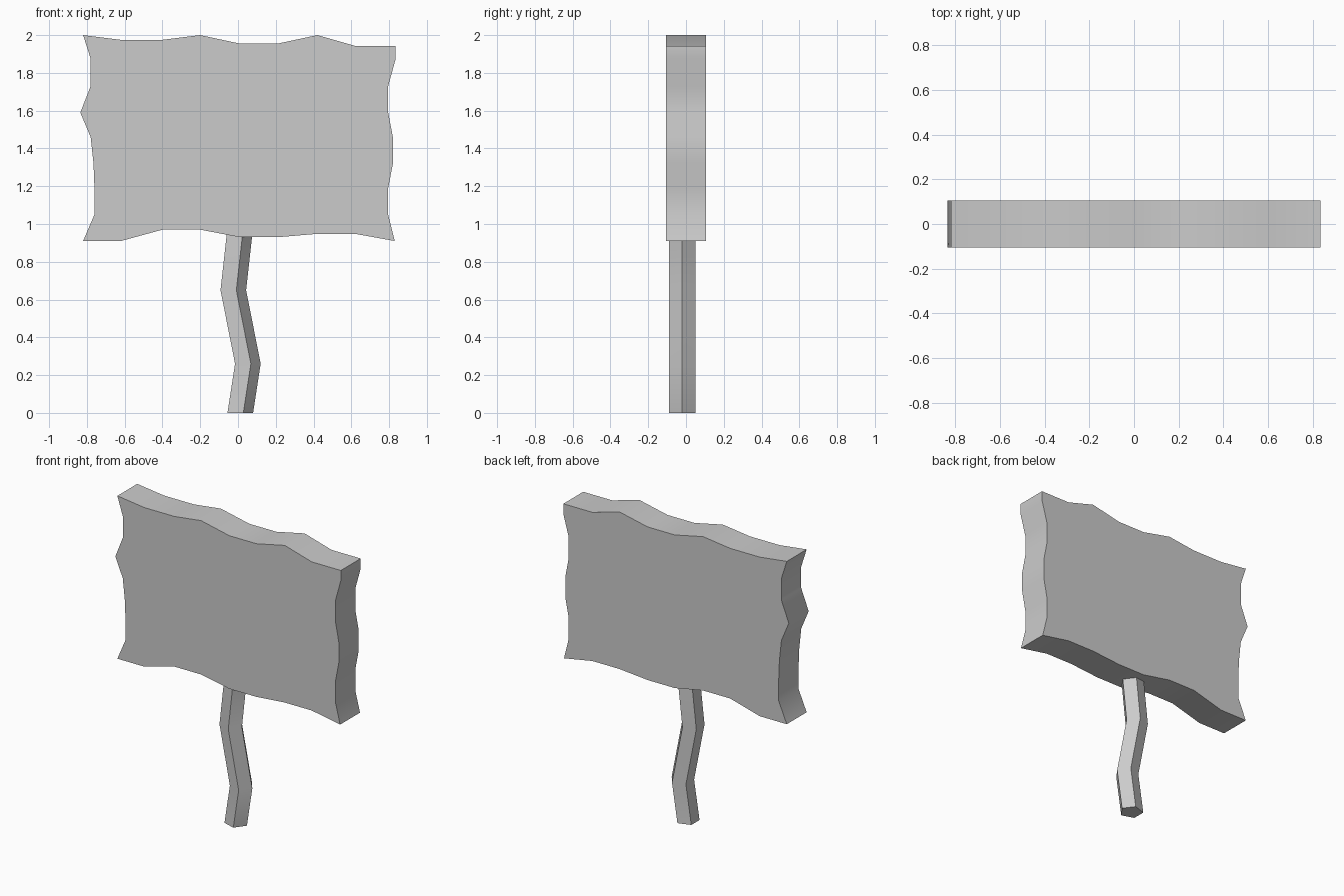
import bpy, bmesh, math

if "Cube" in bpy.data.objects:
    bpy.data.objects.remove(bpy.data.objects["Cube"])


def loft(name, rings):
    """Skin a stack of matching closed rings and cap both ends."""
    bm = bmesh.new()
    loops = [[bm.verts.new(p) for p in ring] for ring in rings]
    n = len(loops[0])
    for a, b in zip(loops, loops[1:]):
        for i in range(n):
            j = (i + 1) % n
            bm.faces.new((a[i], a[j], b[j], b[i]))
    bm.faces.new(loops[0][::-1])
    bm.faces.new(loops[-1])
    bmesh.ops.recalc_face_normals(bm, faces=bm.faces[:])
    mesh = bpy.data.meshes.new(name)
    bm.to_mesh(mesh)
    bm.free()
    obj = bpy.data.objects.new(name, mesh)
    bpy.context.collection.objects.link(obj)
    # Soft along the wavy rim and post bends, crisp at the corners
    bpy.ops.object.select_all(action='DESELECT')
    obj.select_set(True)
    bpy.context.view_layer.objects.active = obj
    bpy.ops.object.shade_smooth_by_angle(angle=math.radians(50))
    return obj


# Sign board: ragged outline, clockwise from the top left, given thickness in y
cols = [-0.82, -0.62, -0.40, -0.20, 0.01, 0.21, 0.42, 0.62]
rows = [1.05, 1.19, 1.32, 1.46, 1.59, 1.73, 1.875]
top = [2.0, 1.975, 1.975, 2.0, 1.955, 1.955, 2.0, 1.943]
bottom = [0.91, 0.91, 0.97, 0.97, 0.93, 0.93, 0.948, 0.948]
left = [-0.76, -0.76, -0.765, -0.78, -0.835, -0.78, -0.78]
right = [0.795, 0.795, 0.82, 0.82, 0.795, 0.795, 0.835]
outline = list(zip(cols, top)) + [(0.835, 1.943)]
outline += list(zip(right, rows))[::-1] + [(0.83, 0.91)]
outline += list(zip(cols, bottom))[::-1] + list(zip(left, rows))
loft("sign_board", [[(x, y, z) for x, z in outline] for y in (-0.105, 0.105)])

# Post: crooked five-sided pole, its top hidden inside the board
path = [(0.005, 0.0), (0.045, 0.26), (-0.032, 0.65), (0.007, 1.0)]
angles = [math.tau * i / 5 for i in range(5)]
loft("sign_post", [[(cx + 0.075 * math.cos(a), -0.02 + 0.074 * math.sin(a), z)
                    for a in angles] for cx, z in path])
